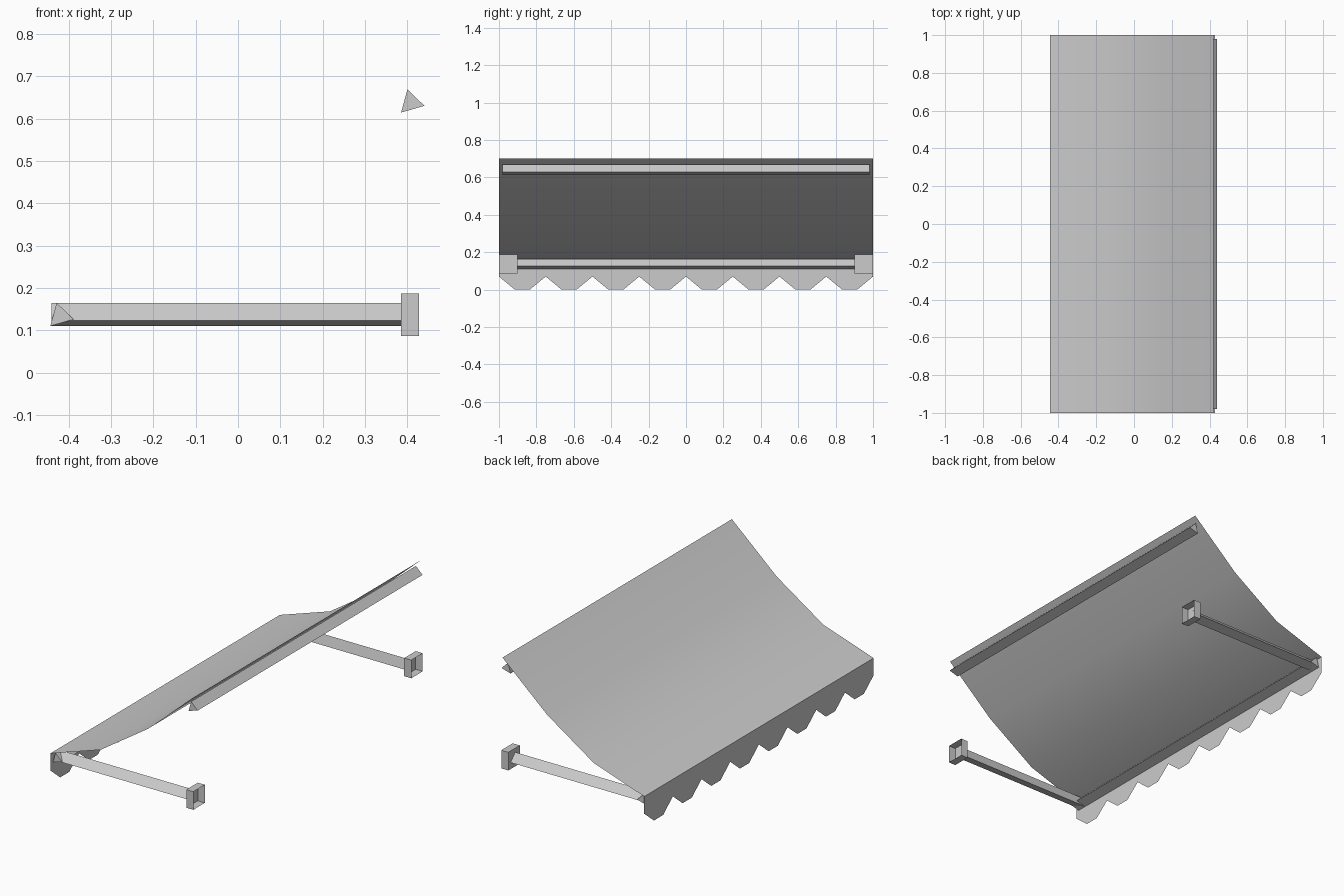
import bpy
import bmesh
from mathutils import Vector

cube = bpy.data.objects.get("Cube")
if cube:
    bpy.data.objects.remove(cube, do_unlink=True)

grey = bpy.data.materials.new("light_grey")
grey.use_nodes = True
COLOUR = (0.6, 0.6, 0.6, 1)
grey.diffuse_color = COLOUR
grey.node_tree.nodes["Principled BSDF"].inputs["Base Color"].default_value = COLOUR


def finish(name, bm, smooth=False):
    mesh = bpy.data.meshes.new(name)
    bm.to_mesh(mesh)
    bm.free()
    mesh.materials.append(grey)
    for p in mesh.polygons:
        p.use_smooth = smooth
    obj = bpy.data.objects.new(name, mesh)
    bpy.context.collection.objects.link(obj)
    return obj


def extrude_strip(name, points, offset, closed=False, smooth=False):
    """Sweep a profile along offset; closed profiles get end caps."""
    bm = bmesh.new()
    a = [bm.verts.new(p) for p in points]
    b = [bm.verts.new(Vector(p) + Vector(offset)) for p in points]
    n = len(points)
    for i in range(n if closed else n - 1):
        j = (i + 1) % n
        bm.faces.new((a[i], a[j], b[j], b[i]))
    if closed:
        bm.faces.new(a)
        bm.faces.new(b)
        bmesh.ops.recalc_face_normals(bm, faces=bm.faces)
    return finish(name, bm, smooth)


# Sagging canopy sheet
canopy = [(-0.445, 0.165), (-0.138, 0.267), (0.147, 0.457), (0.42, 0.70)]
extrude_strip("canopy", [(x, 1, z) for x, z in canopy], (0, -2, 0), smooth=True)

# Scalloped valance hanging from the front edge
bm = bmesh.new()
TEETH, PITCH = 8, 0.25
for i in range(TEETH):
    y = -1 + i * PITCH
    outline = [(y, 0.165), (y, 0.07), (y + 0.085, 0), (y + 0.165, 0),
               (y + PITCH, 0.07), (y + PITCH, 0.165)]
    bm.faces.new([bm.verts.new((-0.445, py, pz)) for py, pz in outline])
bmesh.ops.remove_doubles(bm, verts=bm.verts, dist=0.0005)
bmesh.ops.recalc_face_normals(bm, faces=bm.faces)
finish("valance", bm)

# Triangular rails along the wall and the front edge
rail = [(0.015, 0.055), (0.055, 0.016), (0, 0)]
for name, x, z in (("wall_rail", 0.385, 0.614), ("front_rail", -0.443, 0.11)):
    extrude_strip(name, [(x + u, -0.98, z + v) for u, v in rail], (0, 1.96, 0), True)

# Side arms with open wall brackets
arm = [(0.94, 0.165), (0.98, 0.123), (0.925, 0.11)]
for side, s in (("right", -1), ("left", 1)):
    extrude_strip(side + "_arm", [(-0.44, s * y, z) for y, z in arm], (0.826, 0, 0), True)

    bm = bmesh.new()
    bmesh.ops.create_cube(bm, size=1)
    bmesh.ops.scale(bm, vec=(0.043, 0.1, 0.1), verts=bm.verts)
    bmesh.ops.translate(bm, vec=(0.406, s * 0.95, 0.137), verts=bm.verts)
    wall_side = [f for f in bm.faces if f.normal.x > 0.5]
    bmesh.ops.delete(bm, geom=wall_side, context="FACES_ONLY")
    finish(side + "_bracket", bm)
